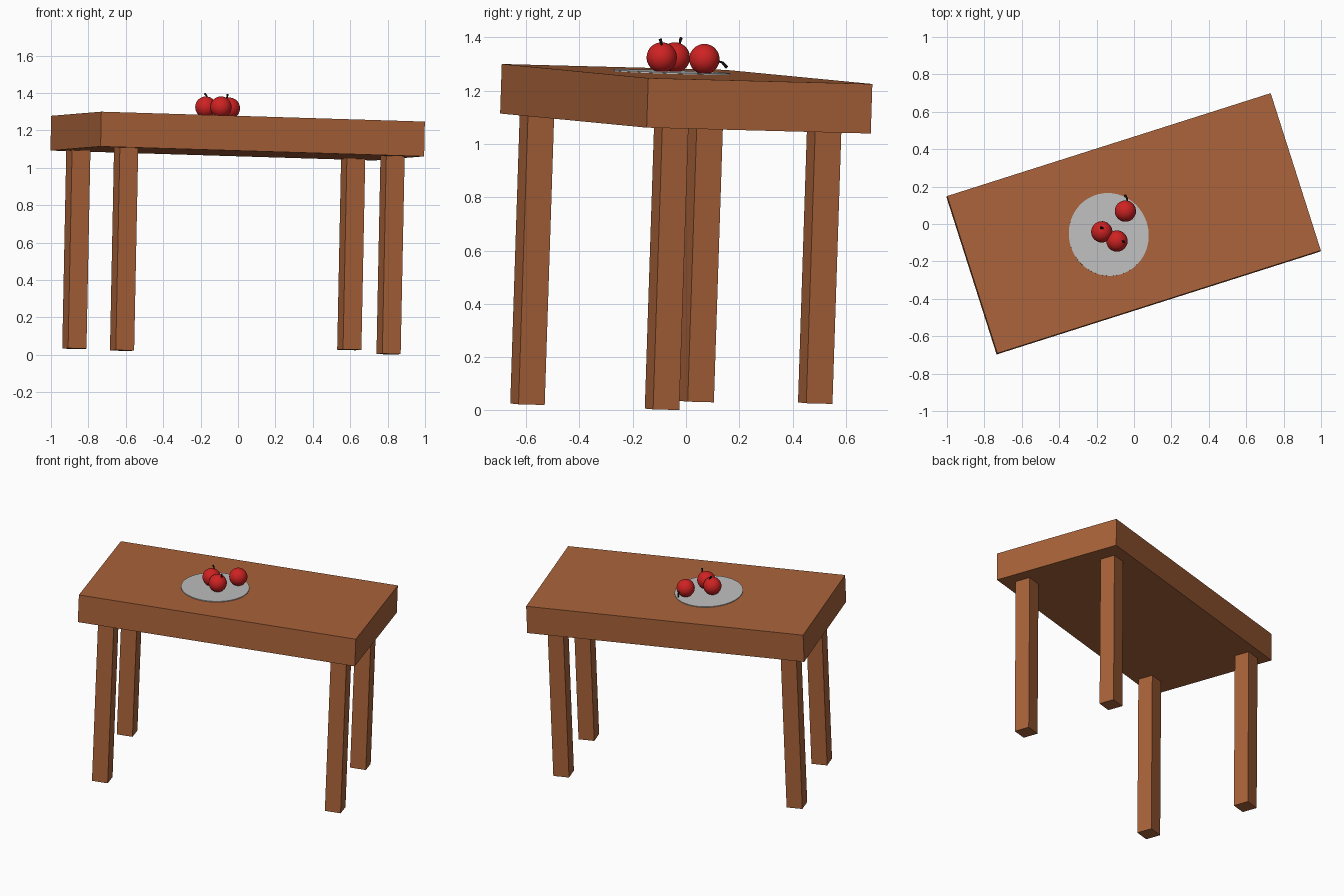
import bpy, bmesh, math
from mathutils import Vector, Matrix

if "Cube" in bpy.data.objects:
    bpy.data.objects.remove(bpy.data.objects["Cube"])


def material(name, rgb):
    m = bpy.data.materials.new(name)
    m.diffuse_color = (*rgb, 1.0)
    m.use_nodes = True
    m.node_tree.nodes["Principled BSDF"].inputs["Base Color"].default_value = m.diffuse_color
    return m


WOOD = material("brown wood", (0.40, 0.125, 0.042))
GREY = material("light grey", (0.53, 0.52, 0.52))
RED = material("apple red", (0.62, 0.016, 0.016))
DARK = material("dark stem", (0.01, 0.006, 0.005))

# Slightly tilted, turned table frame: long axis U, short axis V, normal N
U = Vector((1.73, 0.55, -0.053)).normalized()
N = U.cross(Vector((-0.27, 0.84, -0.022))).normalized()
V = N.cross(U)
TILT = Matrix((U, V, N)).transposed().to_4x4()
TOP = Vector((0, 0.004, 1.2625))
THICK = 0.186


def frame(p):
    return Matrix.Translation(p) @ TILT


def finish(name, bm, mat, matrix, smooth=False):
    bmesh.ops.recalc_face_normals(bm, faces=bm.faces)
    me = bpy.data.meshes.new(name)
    bm.to_mesh(me)
    bm.free()
    me.materials.append(mat)
    me.transform(matrix)
    if smooth:
        me.polygons.foreach_set("use_smooth", [True] * len(me.polygons))
    ob = bpy.data.objects.new(name, me)
    bpy.context.collection.objects.link(ob)
    return ob


def box(name, size, p, mat):
    bm = bmesh.new()
    bmesh.ops.create_cube(bm, size=1)
    bmesh.ops.scale(bm, vec=size, verts=bm.verts)
    return finish(name, bm, mat, frame(p))


# Table top
box("table_top", (1.816, 0.883, THICK), TOP - N * THICK / 2, WOOD)

# Legs, each reaching from its own foot up to the underside
feet = {
    "left_back_leg": (-0.875, 0.04, 0.033),
    "left_front_leg": (-0.62, -0.595, 0.023),
    "right_front_leg": (0.805, -0.09, 0.004),
    "right_back_leg": (0.595, 0.485, 0.027),
}
for name, foot in feet.items():
    foot = Vector(foot)
    length = (TOP - foot).dot(N) - THICK + 0.01
    box(name, (0.103, 0.103, length), foot + N * length / 2, WOOD)


def on_top(x, y, h):
    """Point at height h above the tilted table surface."""
    z = TOP.z - (N.x * (x - TOP.x) + N.y * (y - TOP.y)) / N.z
    return Vector((x, y, z + h))


# Flat oval plate
bm = bmesh.new()
bmesh.ops.create_cone(bm, cap_ends=True, segments=64, radius1=0.213,
                      radius2=0.213, depth=0.006)
bmesh.ops.scale(bm, vec=(1, 1.045, 1), verts=bm.verts)
finish("plate", bm, GREY, frame(on_top(-0.135, -0.056, 0.002)))


def stem(name, points):
    cu = bpy.data.curves.new(name, "CURVE")
    cu.dimensions = "3D"
    cu.bevel_depth = 0.005
    cu.bevel_resolution = 2
    cu.use_fill_caps = True
    sp = cu.splines.new("POLY")
    sp.points.add(len(points) - 1)
    for i, p in enumerate(points):
        sp.points[i].co = (*p, 1)
        sp.points[i].radius = 0.6 + 0.7 * i / (len(points) - 1)
    cu.materials.append(DARK)
    bpy.context.collection.objects.link(bpy.data.objects.new(name, cu))


# Apples with thin stems
apples = [
    ("left_apple", (-0.172, -0.042),
     [(-0.163, -0.024, 1.368), (-0.168, -0.022, 1.385), (-0.178, -0.019, 1.397)]),
    ("front_apple", (-0.091, -0.091),
     [(-0.062, -0.09, 1.366), (-0.058, -0.093, 1.38), (-0.056, -0.097, 1.394)]),
    ("back_apple", (-0.046, 0.069),
     [(-0.035, 0.118, 1.312), (-0.038, 0.137, 1.305), (-0.048, 0.153, 1.288)]),
]
for name, (x, y), pts in apples:
    bm = bmesh.new()
    bmesh.ops.create_uvsphere(bm, u_segments=32, v_segments=20, radius=0.057)
    finish(name, bm, RED, frame(on_top(x, y, 0.057)), smooth=True)
    stem(name + "_stem", pts)
